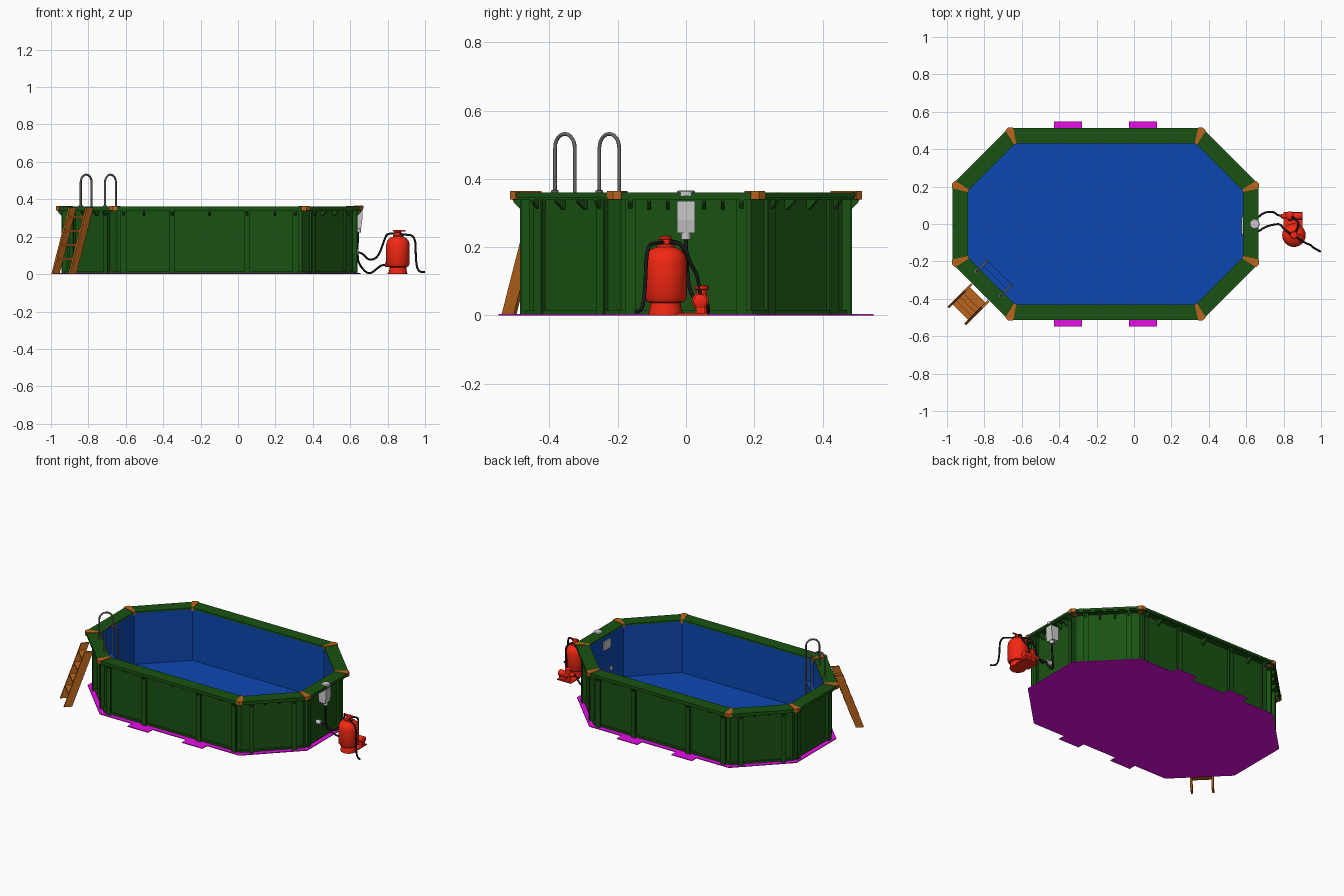
import bpy, bmesh, math
from mathutils import Vector, Matrix

if "Cube" in bpy.data.objects:
    bpy.data.objects.remove(bpy.data.objects["Cube"])


def material(name, rgb):
    m = bpy.data.materials.new(name)
    m.diffuse_color = (*rgb, 1)
    m.use_nodes = True
    m.node_tree.nodes["Principled BSDF"].inputs["Base Color"].default_value = m.diffuse_color
    return m


GREEN = material("green", (0.010, 0.085, 0.006))
BLUE = material("blue", (0.004, 0.065, 0.45))
PINK = material("magenta", (0.8, 0.004, 0.8))
RED = material("red", (0.9, 0.02, 0.006))
WOOD = material("wood", (0.5, 0.13, 0.012))
STEEL = material("steel", (0.14, 0.14, 0.14))
PALE = material("pale", (0.6, 0.6, 0.6))
BLACK = material("black", (0.01, 0.01, 0.01))


def finish(name, bm, mat, smooth=False):
    bmesh.ops.recalc_face_normals(bm, faces=bm.faces)
    me = bpy.data.meshes.new(name)
    bm.to_mesh(me)
    bm.free()
    ob = bpy.data.objects.new(name, me)
    bpy.context.collection.objects.link(ob)
    me.materials.append(mat)
    if smooth:
        bpy.ops.object.select_all(action='DESELECT')
        ob.select_set(True)
        bpy.context.view_layer.objects.active = ob
        bpy.ops.object.shade_smooth_by_angle(angle=math.radians(35))
    return ob


def extrude(name, pts, vec, mat):
    """Solid from a flat polygon pushed along vec."""
    bm = bmesh.new()
    f = bm.faces.new([bm.verts.new(p) for p in pts])
    r = bmesh.ops.extrude_face_region(bm, geom=[f])
    bmesh.ops.translate(bm, vec=vec, verts=[v for v in r["geom"] if isinstance(v, bmesh.types.BMVert)])
    return finish(name, bm, mat)


def lathe(name, profile, centre, mat, axis='Z', n=24):
    """Turned part; profile is (radius, height) along the axis."""
    bm = bmesh.new()
    rings = [[bm.verts.new((r * math.cos(2 * math.pi * i / n), r * math.sin(2 * math.pi * i / n), z))
              for i in range(n)] for r, z in profile]
    for a, b in zip(rings, rings[1:]):
        for i in range(n):
            bm.faces.new((a[i], a[(i + 1) % n], b[(i + 1) % n], b[i]))
    bm.faces.new(rings[0])
    bm.faces.new(rings[-1])
    if axis == 'X':
        bm.transform(Matrix.Rotation(math.pi / 2, 4, 'Y'))
    bm.transform(Matrix.Translation(centre))
    return finish(name, bm, mat, True)


def tube(name, pts, r, mat, kind='NURBS'):
    cu = bpy.data.curves.new(name, 'CURVE')
    cu.dimensions = '3D'
    cu.bevel_depth, cu.bevel_resolution, cu.use_fill_caps = r, 3, True
    sp = cu.splines.new(kind)
    sp.points.add(len(pts) - 1)
    for p, c in zip(sp.points, pts):
        p.co = (*c, 1)
    if kind == 'NURBS':
        sp.use_endpoint_u, sp.order_u, sp.resolution_u = True, 3, 8
    ob = bpy.data.objects.new(name, cu)
    bpy.context.collection.objects.link(ob)
    cu.materials.append(mat)
    return ob


# Octagon of the outer coping edge, with a frame (mid, tangent, outward) per side
HX, HY, C, CX = 0.818, 0.513, 0.30, -0.152
V = [Vector((x + CX, y, 0)) for x, y in
     ((-HX + C, -HY), (HX - C, -HY), (HX, -HY + C), (HX, HY - C),
      (HX - C, HY), (-HX + C, HY), (-HX, HY - C), (-HX, -HY + C))]
SIDES = []
for k in range(8):
    a, b = V[k], V[(k + 1) % 8]
    t = (b - a).normalized()
    SIDES.append(((a + b) / 2, t, Vector((t.y, -t.x, 0)), (b - a).length))
UP = Vector((0, 0, 1))


def octagon(d, z):
    out = []
    for k in range(8):
        bis = (SIDES[k - 1][2] + SIDES[k][2]).normalized()
        out.append(V[k] - bis * d / math.cos(math.pi / 8) + UP * z)
    return out


def ring(name, d0, d1, z0, z1, mat):
    bm = bmesh.new()
    loops = [[bm.verts.new(p) for p in octagon(d, z)] for d, z in ((d0, z0), (d0, z1), (d1, z1), (d1, z0))]
    for i in range(4):
        a, b = loops[i], loops[(i + 1) % 4]
        for k in range(8):
            j = (k + 1) % 8
            bm.faces.new((a[k], a[j], b[j], b[k]))
    return finish(name, bm, mat)


def on_side(name, k, u, w, prof, mat):
    """Profile of (outward, z) points, w wide, centred u along side k."""
    m, t, n, _ = SIDES[k]
    return extrude(name, [m + t * (u - w / 2) + n * s + UP * z for s, z in prof], t * w, mat)


def rect(s0, s1, z0, z1):
    return [(s0, z0), (s1, z0), (s1, z1), (s0, z1)]


# Ground sheet, liner, wall and coping
extrude("ground_sheet", octagon(0.012, 0), UP * 0.005, PINK)
extrude("liner_floor", octagon(0.08, 0.005), UP * 0.007, BLUE)
ring("liner_wall", 0.078, 0.083, 0.006, 0.352, BLUE)
ring("outer_wall", 0.055, 0.078, 0.005, 0.346, GREEN)
ring("bottom_track", 0.042, 0.056, 0.005, 0.016, GREEN)
ring("coping", 0.0, 0.083, 0.346, 0.361, GREEN)
ring("coping_lip", 0.004, 0.012, 0.338, 0.347, GREEN)

# Corner caps on the coping
inner = octagon(0.084, 0)
for k in range(8):
    tp, tn = SIDES[k - 1][1], SIDES[k][1]
    o = octagon(-0.003, 0)[k]
    pts = [o, o + tn * 0.024, inner[k] + tn * 0.007, inner[k] - tp * 0.007, o - tp * 0.024]
    extrude("corner_cap", [p + UP * 0.340 for p in pts], UP * 0.024, WOOD)

# Wall posts, gussets and small coping brackets
GUSSET = [(-0.056, 0.346), (-0.004, 0.346), (-0.008, 0.332), (-0.04, 0.298), (-0.056, 0.298)]
SMALL = [(-0.056, 0.346), (-0.012, 0.346), (-0.018, 0.332), (-0.048, 0.31), (-0.056, 0.31)]


def post(k, u):
    on_side("post_web", k, u, 0.010, rect(-0.056, -0.030, 0.005, 0.346), GREEN)
    on_side("post_flange", k, u, 0.032, rect(-0.032, -0.026, 0.005, 0.346), GREEN)


for k in range(8):
    if k % 4 == 0:
        posts, small = (-0.46, -0.2, 0.2, 0.46), (-0.35, 0, 0.35)
        for u in (-0.2, 0.2):
            on_side("support_foot", k, u, 0.15, rect(-0.06, 0.036, 0, 0.005), PINK)
    elif k % 2 == 0:
        posts, small = (-0.163, 0.163), (-0.108, -0.054, 0.054, 0.108)
    else:
        posts, small = (-0.13, 0.13), (-0.045, 0.045)
    for u in posts:
        post(k, u)
        on_side("gusset", k, u, 0.012, GUSSET, GREEN)
    for u in small:
        on_side("coping_bracket", k, u, 0.010, SMALL, GREEN)

# Wooden ladder outside the front left corner side
for u in (-0.064, 0.064):
    on_side("ladder_rail", 7, u, 0.012, [(0.132, 0), (0.182, 0), (0.054, 0.355), (0.004, 0.355)], WOOD)
for z in (0.08, 0.155, 0.23, 0.305):
    s = 0.157 - 0.128 * z / 0.355
    on_side("ladder_step", 7, 0, 0.12, rect(s - 0.025, s + 0.025, z - 0.005, z + 0.005), WOOD)

# Steel hand loops running down to treads inside the pool
m, t, n, _ = SIDES[7]
for u in (-0.092, 0.092):
    arc = [(-0.1035 + 0.041 * math.cos(a), 0.491 + 0.041 * math.sin(a))
           for a in [math.pi * i / 12 for i in range(13)]]
    path = [(-0.0625, 0.36)] + arc + [(-0.1445, 0.03)]
    tube("hand_loop", [m + t * u + n * s + UP * z for s, z in path], 0.0055, STEEL, 'POLY')
    foot = m + t * u - n * 0.0625
    lathe("loop_flange", [(0.011, 0.36), (0.011, 0.366), (0.006, 0.368)], foot, STEEL, n=12)
for z in (0.08, 0.165, 0.25):
    on_side("pool_tread", 7, 0, 0.184, rect(-0.145, -0.11, z, z + 0.007), BLUE)

# Skimmer and return inlet on the right end
on_side("skimmer", 2, 0, 0.054,
        [(-0.06, 0.336), (0, 0.336), (-0.002, 0.28), (-0.009, 0.242), (-0.05, 0.242), (-0.06, 0.28)], PALE)
on_side("skimmer_mouth", 2, 0, 0.075, rect(-0.09, -0.08, 0.265, 0.325), PALE)
lathe("skimmer_lid", [(0.027, 0.35), (0.027, 0.363), (0.023, 0.366)], (0.645, 0, 0), PALE)
lathe("skimmer_outlet", [(0.014, 0.222), (0.014, 0.245)], (0.643, 0, 0), PALE, n=16)
lathe("return_inlet", [(0.014, -0.012), (0.014, 0.055)], (0.588, -0.045, 0.12), PALE, 'X', 16)

# Sand filter tank with foot and top valve
tank = (0.855, -0.06, 0)
lathe("filter_foot", [(0.05, 0), (0.05, 0.006), (0.042, 0.045)], tank, RED)
lathe("filter_tank", [(0.035, 0.034), (0.054, 0.04), (0.063, 0.055), (0.063, 0.155), (0.058, 0.178),
                      (0.043, 0.194), (0.024, 0.201), (0.02, 0.203)], tank, RED)
lathe("filter_valve", [(0.026, 0.198), (0.026, 0.208), (0.017, 0.21), (0.017, 0.222), (0.02, 0.224),
                       (0.018, 0.23), (0.007, 0.234)], tank, RED, n=16)
extrude("valve_handle", [(0.83, -0.065, 0.229), (0.895, -0.065, 0.229), (0.895, -0.055, 0.229),
                         (0.83, -0.055, 0.229)], UP * 0.006, RED)

# Pump beside the tank
extrude("pump_base", [(0.80, -0.03, 0), (0.90, -0.03, 0), (0.90, 0.065, 0), (0.80, 0.065, 0)], UP * 0.007, RED)
lathe("pump_motor", [(0.014, -0.01), (0.02, -0.006), (0.02, 0.042), (0.014, 0.046)], (0.855, 0.042, 0.042), RED, 'X')
lathe("pump_housing", [(0.014, 0), (0.025, 0.004), (0.025, 0.024), (0.018, 0.032)], (0.82, 0.042, 0.042), RED, 'X')
lathe("pump_inlet", [(0.012, 0), (0.012, 0.035)], (0.787, 0.042, 0.05), RED, 'X', 16)
lathe("pump_strainer", [(0.016, 0.007), (0.016, 0.075), (0.021, 0.077), (0.021, 0.086), (0.012, 0.089)],
      (0.832, 0.046, 0), RED, n=16)
extrude("pump_foot", [(0.83, 0.03, 0.005), (0.895, 0.03, 0.005), (0.895, 0.056, 0.005), (0.83, 0.056, 0.005)],
        UP * 0.022, RED)

# Hoses
tube("suction_hose", [(0.643, 0, 0.23), (0.635, 0.002, 0.09), (0.655, 0.03, 0.04), (0.70, 0.065, -0.005),
                      (0.75, 0.065, 0.035), (0.77, 0.044, 0.05), (0.80, 0.042, 0.05)], 0.0055, BLACK)
tube("return_hose", [(0.615, -0.045, 0.12), (0.66, -0.045, 0.12), (0.70, -0.015, 0.07), (0.75, -0.002, 0.09),
                     (0.785, 0.0, 0.19), (0.80, -0.03, 0.222), (0.85, -0.06, 0.214)], 0.0055, BLACK)
tube("pump_hose", [(0.845, 0.042, 0.06), (0.85, 0.035, 0.12), (0.875, 0.012, 0.15), (0.885, -0.005, 0.215),
                   (0.86, -0.05, 0.215)], 0.0055, BLACK)
tube("waste_hose", [(0.86, -0.06, 0.215), (0.89, -0.09, 0.212), (0.95, -0.115, 0.205), (0.95, -0.12, 0.07),
                    (0.965, -0.13, 0.006), (0.998, -0.148, 0.012)], 0.0055, BLACK)
